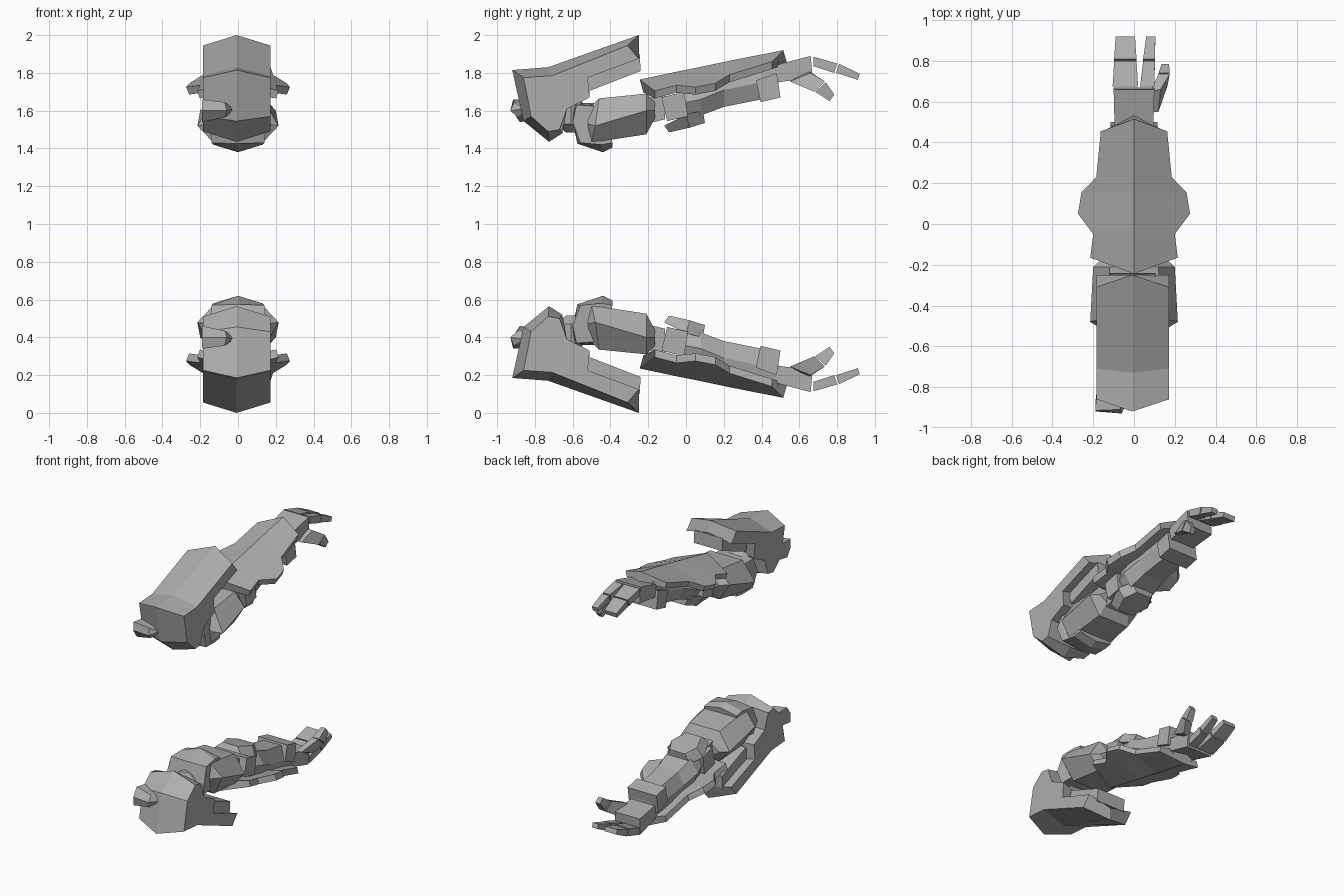
import bpy, bmesh, math
from mathutils import Vector

grey = bpy.data.materials.new("armour grey")
grey.diffuse_color = (0.42, 0.42, 0.42, 1)

parts = []  # (name, vertices, faces) for one arm


def ridged(name, pts, cx=0.0):
    """Closed side outline with a centre ridge: rows of (half_width, y, z, ridge_y, ridge_z)."""
    n = len(pts)
    verts = [(cx - w, y, z) for w, y, z, _, _ in pts]
    verts += [(cx, ry, rz) for _, _, _, ry, rz in pts]
    verts += [(cx + w, y, z) for w, y, z, _, _ in pts]
    faces = [tuple(range(n)), tuple(range(2 * n, 3 * n))]
    for k in (0, n):
        for i in range(n):
            j = (i + 1) % n
            faces.append((k + i, k + j, k + n + j, k + n + i))
    parts.append((name, verts, faces))


def loft(name, rings):
    """Bridge equal rings of points and cap both ends."""
    n = len(rings[0])
    verts = [p for r in rings for p in r]
    faces = [tuple(range(n)), tuple(range(len(verts) - n, len(verts)))]
    for k in range(len(rings) - 1):
        for i in range(n):
            j = (i + 1) % n
            faces.append((k * n + i, k * n + j, (k + 1) * n + j, (k + 1) * n + i))
    parts.append((name, verts, faces))


def prism(name, outline, x0, x1, x0b=None, x1b=None):
    """Side outline of (y, z) points extruded across x."""
    loft(name, [[(x0, y, z) for y, z in outline], [(x1, y, z) for y, z in outline]])


def hexring(y, wide, zw, top, zt, bot, zb, lean=0.0):
    """Six sided section; lean shifts the lower points along y."""
    return [(-top, y, zt), (top, y, zt), (wide, y + lean / 2, zw),
            (bot, y + lean, zb), (-bot, y + lean, zb), (-wide, y + lean / 2, zw)]


# Shoulder armour with a long rear plate
W = 0.178
ridged("shoulder_shell", [
    (W, -0.31, 1.945, -0.25, 2.00),
    (W, -0.71, 1.785, -0.73, 1.83),
    (W, -0.86, 1.775, -0.92, 1.815),
    (W, -0.82, 1.57, -0.86, 1.545),
    (W, -0.73, 1.49, -0.725, 1.435),
    (W, -0.67, 1.50, -0.655, 1.48),
    (W, -0.63, 1.61, -0.66, 1.62),
    (W, -0.51, 1.67, -0.55, 1.70),
    (W, -0.52, 1.775, -0.52, 1.82),
    (W, -0.25, 1.875, -0.25, 1.91)], -0.007)
prism("shoulder_rail", [(-0.55, 1.80), (-0.245, 1.90), (-0.24, 1.81), (-0.51, 1.705)], -0.12, 0.105)

# Tapered peg on the front of the shoulder
loft("shoulder_peg", [
    [(-0.19, -0.915, 1.66), (-0.19, -0.92, 1.60), (-0.19, -0.88, 1.54), (-0.18, -0.79, 1.55), (-0.18, -0.79, 1.65)],
    [(-0.07, -0.91, 1.645), (-0.06, -0.93, 1.60), (-0.07, -0.89, 1.565), (-0.07, -0.79, 1.57), (-0.07, -0.79, 1.64)],
    [(-0.03, -0.86, 1.615), (-0.03, -0.86, 1.61), (-0.03, -0.86, 1.60), (-0.03, -0.79, 1.59), (-0.03, -0.79, 1.62)]])

# Faceted joint ball between shoulder and elbow
ball = []
for lat in (-75, -30, 30, 75):
    a = math.radians(lat)
    ball.append([(0.1 * math.cos(a) * math.cos(k * math.pi / 4),
                  -0.61 + 0.09 * math.cos(a) * math.sin(k * math.pi / 4),
                  1.58 + 0.1 * math.sin(a)) for k in range(8)])
loft("shoulder_joint", ball)

# Elbow: pointed rear guard, wide block and narrow neck
ridged("elbow_guard", [
    (0.13, -0.58, 1.63, -0.59, 1.64),
    (0.15, -0.60, 1.54, -0.60, 1.56),
    (0.14, -0.56, 1.43, -0.575, 1.425),
    (0.13, -0.45, 1.42, -0.44, 1.38),
    (0.13, -0.39, 1.43, -0.39, 1.405),
    (0.12, -0.42, 1.62, -0.42, 1.64)])
loft("elbow_block", [
    hexring(-0.52, 0.15, 1.53, 0.09, 1.61, 0.09, 1.46),
    hexring(-0.46, 0.215, 1.52, 0.13, 1.665, 0.13, 1.43, -0.04),
    hexring(-0.21, 0.20, 1.60, 0.12, 1.69, 0.12, 1.475),
    hexring(-0.165, 0.15, 1.60, 0.09, 1.645, 0.09, 1.56)])
prism("elbow_neck", [(-0.21, 1.665), (-0.11, 1.68), (-0.11, 1.555), (-0.19, 1.535)], -0.09, 0.09)

# Top armour of the forearm, with side flares
top = [  # half width, y, edge z, ridge y, ridge z
    (0.215, -0.165, 1.705, -0.245, 1.765),
    (0.20, -0.05, 1.735, -0.05, 1.806),
    (0.275, 0.05, 1.725, 0.05, 1.826),
    (0.258, 0.155, 1.745, 0.155, 1.848),
    (0.185, 0.23, 1.79, 0.23, 1.864),
    (0.163, 0.455, 1.86, 0.515, 1.92)]
loft("forearm_shell", [
    [(-w, y, z), (0, ry, rz), (w, y, z), (w * 0.94, y, z - 0.04), (0, ry + 0.02, rz - 0.07),
     (-w * 0.94, y, z - 0.04)] for w, y, z, ry, rz in top])

# Forearm core, lower paddle and wrist cuff
prism("forearm_block", [(-0.13, 1.67), (-0.01, 1.70), (0.01, 1.57), (-0.10, 1.545)], -0.14, 0.14)
loft("forearm_core", [
    hexring(-0.02, 0.12, 1.64, 0.09, 1.74, 0.08, 1.56),
    hexring(0.08, 0.15, 1.66, 0.10, 1.78, 0.09, 1.575),
    hexring(0.20, 0.12, 1.71, 0.09, 1.80, 0.08, 1.62),
    hexring(0.40, 0.10, 1.75, 0.09, 1.85, 0.07, 1.66),
    hexring(0.49, 0.09, 1.79, 0.08, 1.86, 0.07, 1.72)])
loft("forearm_paddle", [
    [(-0.10, -0.115, 1.52), (0.10, -0.115, 1.52), (0.06, -0.09, 1.485), (-0.06, -0.09, 1.485)],
    [(-0.14, 0.0, 1.58), (0.14, 0.0, 1.58), (0.10, 0.02, 1.51), (-0.10, 0.02, 1.51)],
    [(-0.09, 0.09, 1.60), (0.09, 0.09, 1.60), (0.06, 0.10, 1.535), (-0.06, 0.10, 1.535)]])
prism("wrist_cuff", [(0.37, 1.76), (0.48, 1.80), (0.50, 1.67), (0.395, 1.645)], -0.115, 0.115)

# Palm
loft("palm", [
    [(-0.095, 0.47, 1.84), (0.095, 0.47, 1.84), (0.095, 0.485, 1.75), (-0.095, 0.485, 1.75)],
    [(-0.10, 0.66, 1.89), (0.10, 0.66, 1.89), (0.10, 0.67, 1.775), (-0.10, 0.67, 1.775)]])

# Two fingers, each with two segments
for side, a0, a1, b0, b1 in (("wide", -0.105, 0.02, -0.09, 0.005), ("narrow", 0.03, 0.10, 0.06, 0.105)):
    m0, m1 = (a0 + b0) / 2, (a1 + b1) / 2
    loft(side + "_finger_base", [
        [(a0, 0.675, 1.885), (a1, 0.675, 1.885), (a1, 0.675, 1.835), (a0, 0.675, 1.835)],
        [(m0, 0.80, 1.85), (m1, 0.80, 1.85), (m1, 0.785, 1.80), (m0, 0.785, 1.80)]])
    loft(side + "_finger_tip", [
        [(m0, 0.81, 1.848), (m1, 0.81, 1.848), (m1, 0.795, 1.80), (m0, 0.795, 1.80)],
        [(b0, 0.92, 1.795), (b1, 0.92, 1.795), (b1, 0.91, 1.763), (b0, 0.91, 1.763)]])

# Thumb
loft("thumb_base", [
    [(0.08, 0.65, 1.81), (0.13, 0.66, 1.80), (0.12, 0.55, 1.755), (0.08, 0.55, 1.755)],
    [(0.12, 0.735, 1.755), (0.175, 0.735, 1.755), (0.165, 0.68, 1.70), (0.115, 0.68, 1.70)]])
loft("thumb_tip", [
    [(0.12, 0.74, 1.75), (0.175, 0.74, 1.75), (0.165, 0.685, 1.70), (0.115, 0.685, 1.70)],
    [(0.135, 0.785, 1.685), (0.172, 0.785, 1.685), (0.165, 0.76, 1.65), (0.13, 0.76, 1.65)]])

# Build the upper arm and its mirror image below
for prefix, flip in (("upper", False), ("lower", True)):
    for name, verts, faces in parts:
        bm = bmesh.new()
        vs = [bm.verts.new((x, y, 2.0 - z if flip else z)) for x, y, z in verts]
        for f in faces:
            bm.faces.new([vs[i] for i in f])
        bmesh.ops.recalc_face_normals(bm, faces=bm.faces)
        mesh = bpy.data.meshes.new(prefix + "_" + name)
        bm.to_mesh(mesh)
        bm.free()
        mesh.materials.append(grey)
        bpy.context.collection.objects.link(bpy.data.objects.new(prefix + "_" + name, mesh))
